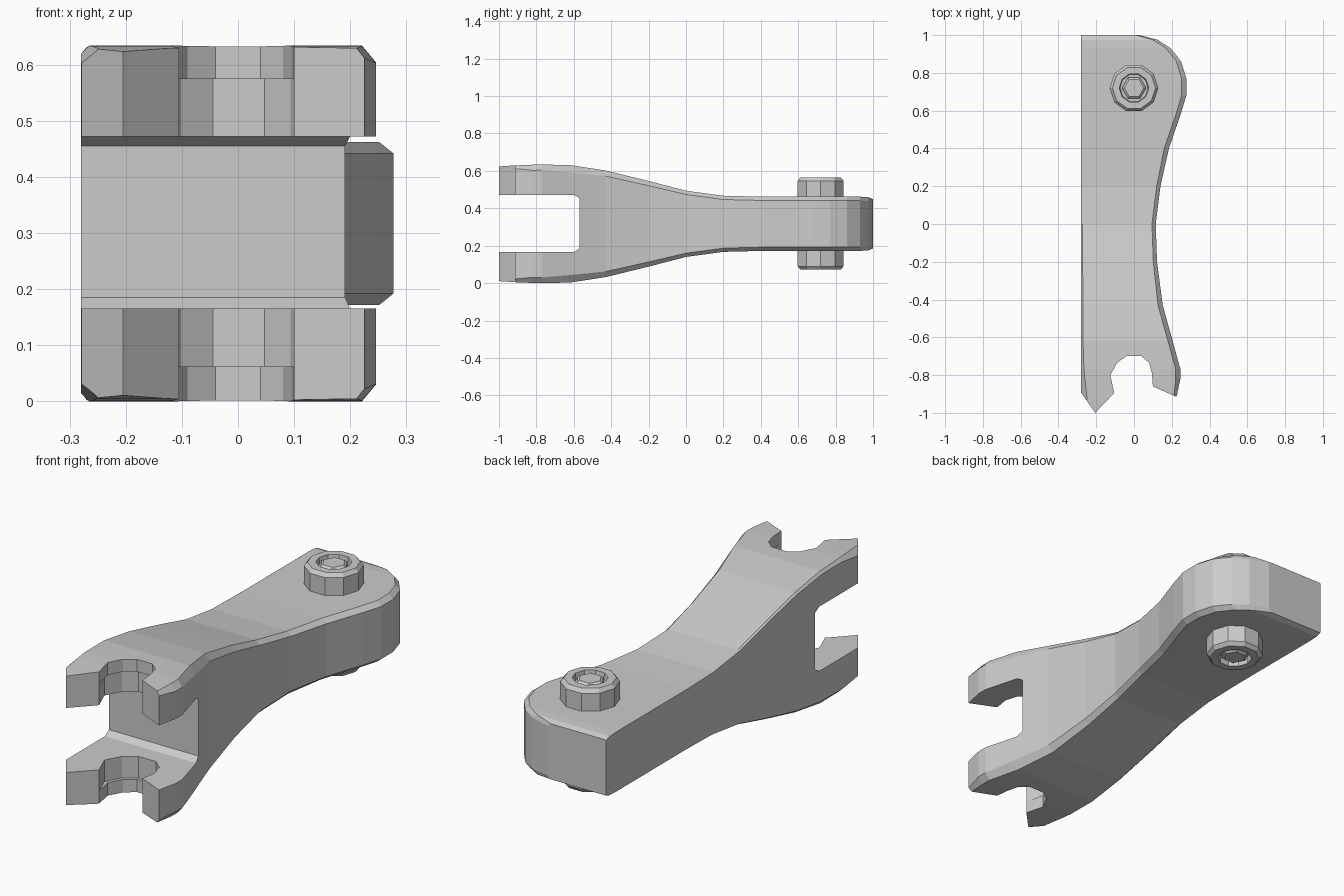
import bpy, bmesh, math

ZC = 0.317  # mid height of the arm


def make_object(name, bm):
    bmesh.ops.recalc_face_normals(bm, faces=bm.faces)
    mesh = bpy.data.meshes.new(name)
    bm.to_mesh(mesh)
    bm.free()
    obj = bpy.data.objects.new(name, mesh)
    bpy.context.collection.objects.link(obj)
    return obj


def loft(name, rings):
    bm = bmesh.new()
    loops = [[bm.verts.new(p) for p in ring] for ring in rings]
    n = len(loops[0])
    for a, b in zip(loops, loops[1:]):
        for i in range(n):
            j = (i + 1) % n
            bm.faces.new((a[i], a[j], b[j], b[i]))
    bm.faces.new(loops[0])
    bm.faces.new(loops[-1])
    return make_object(name, bm)


def cut(obj, cutter):
    cutter.hide_render = True
    mod = obj.modifiers.new("cut", 'BOOLEAN')
    mod.operation, mod.solver, mod.object = 'DIFFERENCE', 'EXACT', cutter
    deps = bpy.context.evaluated_depsgraph_get()
    mesh = bpy.data.meshes.new_from_object(obj.evaluated_get(deps))
    obj.modifiers.clear()
    obj.data = mesh
    bpy.data.objects.remove(cutter)


def section(y, xl, xr, h, cl, cr, cz):
    # chamfered rectangular cross-section, symmetric about ZC
    half = [(xl, h - cz * cl / 0.03), (xl + cl, h), (xr - cr, h), (xr, h - cz)]
    pts = half + [(x, -z) for x, z in reversed(half)]
    return [(x, y, ZC + z) for x, z in pts]


# arm body: y, left, right, half height, left chamfer, right chamfer, chamfer height
stations = [
    (-1.02, -0.278, 0.235, 0.305, 0.03, 0.025, 0.03),
    (-0.92, -0.279, 0.235, 0.312, 0.03, 0.025, 0.03),
    (-0.82, -0.28, 0.246, 0.316, 0.02, 0.025, 0.03),
    (-0.77, -0.28, 0.246, 0.317, 0.015, 0.025, 0.03),
    (-0.62, -0.28, 0.205, 0.314, 0.01, 0.025, 0.04),
    (-0.43, -0.28, 0.152, 0.285, 0.01, 0.025, 0.03),
    (-0.20, -0.28, 0.122, 0.229, 0.008, 0.02, 0.025),
    (0.00, -0.28, 0.115, 0.177, 0.008, 0.02, 0.02),
    (0.20, -0.28, 0.14, 0.15, 0.006, 0.02, 0.02),
    (0.40, -0.28, 0.185, 0.145, 0.005, 0.025, 0.02),
    (0.58, -0.28, 0.247, 0.145, 0.005, 0.025, 0.02),
    (0.68, -0.28, 0.277, 0.145, 0.005, 0.025, 0.02),
    (0.77, -0.28, 0.277, 0.145, 0.005, 0.025, 0.02),
    (0.86, -0.28, 0.25, 0.145, 0.005, 0.025, 0.02),
    (0.93, -0.28, 0.195, 0.145, 0.005, 0.025, 0.02),
    (0.975, -0.28, 0.125, 0.142, 0.005, 0.025, 0.02),
    (1.00, -0.28, 0.03, 0.132, 0.005, 0.02, 0.015),
]
arm = loft("forked_arm", [section(*s) for s in stations])

# slot between the two prongs
slot = [(-1.1, 0.165), (-0.60, 0.165), (-0.57, 0.185), (-0.57, 0.455),
        (-0.60, 0.472), (-1.1, 0.472)]
cut(arm, loft("slot_cutter", [[(x, y, z) for y, z in slot] for x in (-0.5, 0.5)]))

# open jaw and pointed prong tips
notch = [(-0.105, -0.895), (-0.125, -0.80), (-0.09, -0.735), (-0.04, -0.70),
         (0.04, -0.70), (0.08, -0.735), (0.095, -0.79), (0.10, -0.86)]
jaw = [(-0.4, -1.1), (-0.345, -0.80), (-0.205, -1.0)] + notch + [
    (0.225, -0.915), (0.25, -0.80), (0.4, -0.80), (0.4, -1.1)]
cut(arm, loft("jaw_cutter", [[(x, y, z) for x, y in jaw] for z in (-0.1, 0.8)]))

# wider inner seat of the jaw, leaving a thin outer lip
seat = [(-0.01 + (x + 0.01) * 1.15, -0.80 + (y + 0.80) * 1.15) for x, y in notch[1:7]]
seat = [(-0.106, -0.89)] + seat + [(0.10, -0.855)]
cut(arm, loft("seat_cutter", [[(x, y, z) for x, y in seat] for z in (0.062, 0.574)]))


def circle(r, z, sides=10, turn=0.0):
    return [(r * math.cos(2 * math.pi * i / sides + turn),
             0.72 + r * math.sin(2 * math.pi * i / sides + turn), z)
            for i in range(sides)]


# nut and bolt end on each side of the eye
for name, root, tip in (("upper", 0.44, 0.565), ("lower", 0.19, 0.072)):
    d = 1 if tip > root else -1
    loft(name + "_nut", [circle(0.129, root), circle(0.129, tip - 0.018 * d),
                         circle(0.114, tip), circle(0.078, tip),
                         circle(0.074, tip - 0.03 * d)])
    loft(name + "_bolt_end", [circle(0.064, root, 6), circle(0.064, tip - 0.012 * d, 6),
                              circle(0.052, tip - 0.003 * d, 6)])
